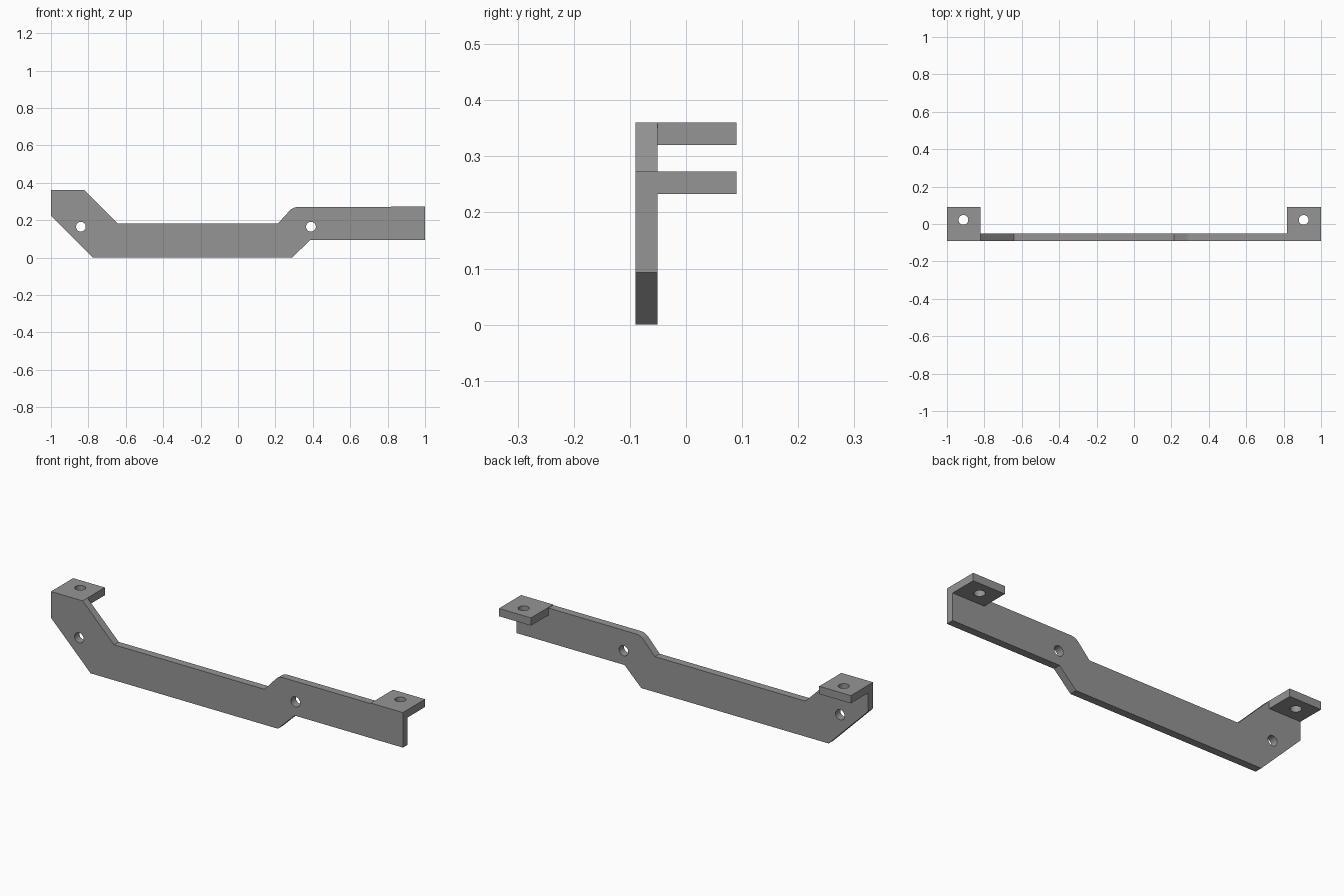
import bpy, bmesh, math
from mathutils import Matrix, Vector

if "Cube" in bpy.data.objects:
    bpy.data.objects.remove(bpy.data.objects["Cube"])

grey = bpy.data.materials.new("grey metal")
grey.diffuse_color = (0.3, 0.3, 0.3, 1)
grey.use_nodes = True
grey.node_tree.nodes["Principled BSDF"].inputs["Base Color"].default_value = grey.diffuse_color


def finish(name, bm):
    bmesh.ops.recalc_face_normals(bm, faces=bm.faces)
    mesh = bpy.data.meshes.new(name)
    bm.to_mesh(mesh)
    bm.free()
    mesh.materials.append(grey)
    obj = bpy.data.objects.new(name, mesh)
    bpy.context.collection.objects.link(obj)
    return obj


def extrude_profile(name, points, y0, y1):
    bm = bmesh.new()
    face = bm.faces.new([bm.verts.new((x, y0, z)) for x, z in points])
    ext = bmesh.ops.extrude_face_region(bm, geom=[face])
    verts = [v for v in ext["geom"] if isinstance(v, bmesh.types.BMVert)]
    bmesh.ops.translate(bm, verts=verts, vec=(0, y1 - y0, 0))
    return finish(name, bm)


def hole_cutter(name, location, radius, along_y):
    bm = bmesh.new()
    turn = Matrix.Rotation(math.pi / 2, 4, "X") if along_y else Matrix()
    bmesh.ops.create_cone(bm, cap_ends=True, segments=32, radius1=radius, radius2=radius,
                          depth=0.12, matrix=Matrix.Translation(Vector(location)) @ turn)
    return finish(name, bm)


def combine(target, other, operation):
    mod = target.modifiers.new(other.name, "BOOLEAN")
    mod.operation, mod.object, mod.solver = operation, other, "EXACT"
    other.hide_render = True
    bpy.context.view_layer.objects.active = target
    bpy.ops.object.modifier_apply(modifier=mod.name)
    bpy.data.objects.remove(other)


# Cranked flat bar, with the rounded shoulder swept as an arc
R = 0.06
shoulder = [(0.32 - R * math.sin(a), 0.27 - R + R * math.cos(a))
            for a in (math.pi / 4 * (1 - i / 8) for i in range(9))]
outline = [(-1, 0.36), (-0.82, 0.36), (-0.642, 0.182), (0.213, 0.182)] + shoulder + [
    (0.818, 0.27), (0.818, 0.273), (1, 0.273), (1, 0.093), (0.385, 0.093),
    (0.29, 0), (-0.775, 0), (-1, 0.225)]
bracket = extrude_profile("bracket_bar", outline, -0.09, -0.051)

# Mounting tabs at both ends
for name, x0, x1, top in (("left_tab", -1, -0.82, 0.36), ("right_tab", 0.818, 1, 0.273)):
    tab = extrude_profile(name, [(x0, top - 0.04), (x1, top - 0.04), (x1, top), (x0, top)],
                          -0.07, 0.09)
    combine(bracket, tab, "UNION")

# Bolt holes through the bar and through the tabs
for name, loc, along_y in (("left_bar_hole", (-0.84, -0.07, 0.165), True),
                           ("right_bar_hole", (0.39, -0.07, 0.165), True),
                           ("left_tab_hole", (-0.912, 0.022, 0.34), False),
                           ("right_tab_hole", (0.907, 0.022, 0.253), False)):
    combine(bracket, hole_cutter(name, loc, 0.026, along_y), "DIFFERENCE")

# Smooth hole walls and shoulder, sharp edges elsewhere
bpy.ops.object.select_all(action="DESELECT")
bracket.select_set(True)
bpy.context.view_layer.objects.active = bracket
bpy.ops.object.shade_smooth_by_angle(angle=math.radians(30))
